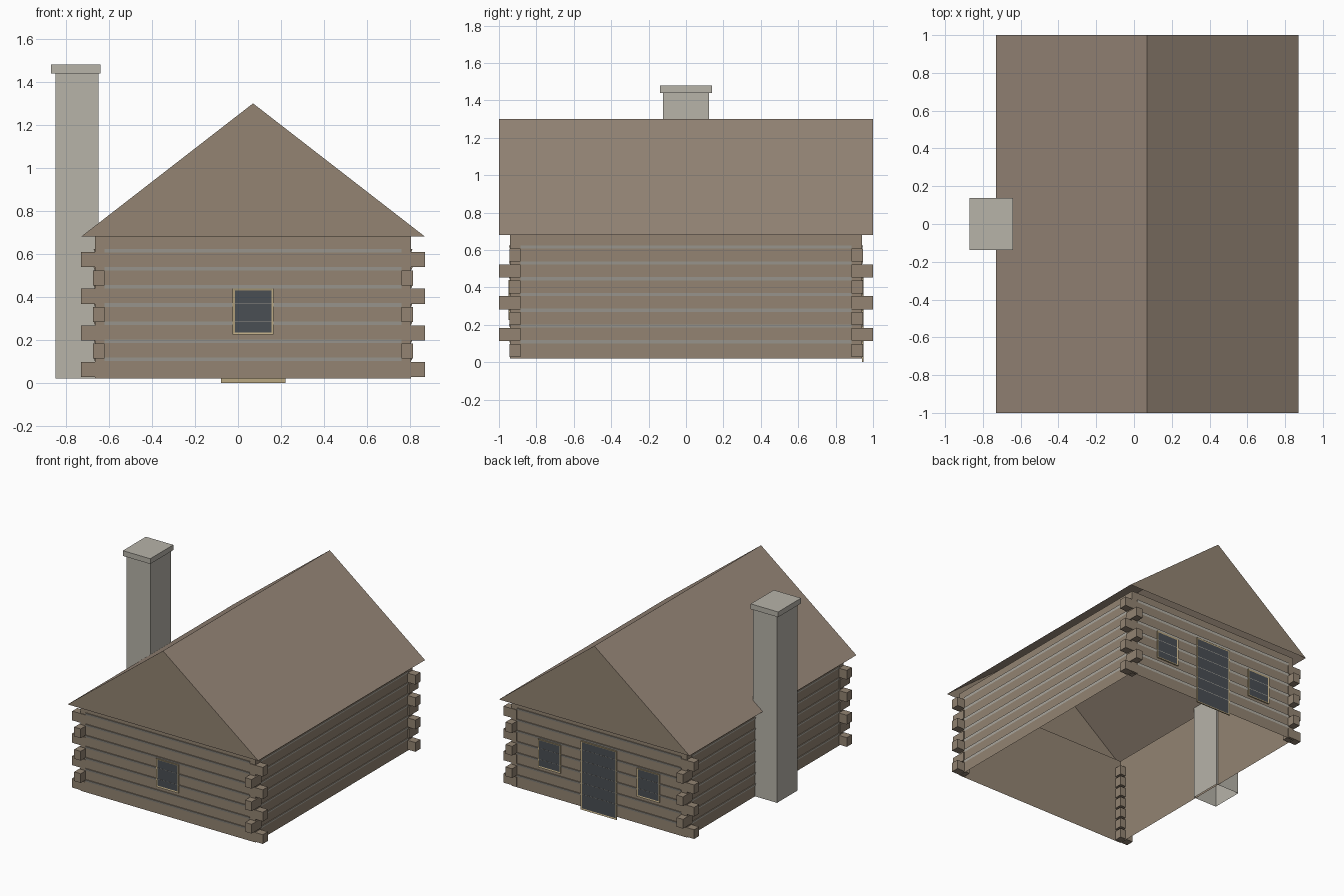
import bpy
import bmesh
from math import radians
from mathutils import Matrix, Vector

if "Cube" in bpy.data.objects:
    bpy.data.objects.remove(bpy.data.objects["Cube"], do_unlink=True)


def material(name, rgb):
    """Flat material from 0-255 display colour."""
    lin = [((c / 255 + 0.055) / 1.055) ** 2.4 for c in rgb] + [1.0]
    mat = bpy.data.materials.new(name)
    mat.use_nodes = True
    mat.diffuse_color = lin
    bsdf = mat.node_tree.nodes["Principled BSDF"]
    bsdf.inputs["Base Color"].default_value = lin
    bsdf.inputs["Roughness"].default_value = 0.9
    return mat


wood = material("log_brown", (147, 132, 114))
shingle = material("roof_brown", (152, 136, 121))
stone = material("stone_grey", (183, 179, 169))
trim = material("trim_tan", (186, 168, 130))
glass = material("dark_glass", (74, 78, 84))

CX = 0.07                 # house centre line
HALF_X, HALF_Y = 0.735, 0.94
BASE, EAVE, RIDGE = 0.02, 0.68, 1.30
PITCH = 0.085             # spacing of log courses


def finish(name, bm, *mats):
    mesh = bpy.data.meshes.new(name)
    bm.to_mesh(mesh)
    bm.free()
    obj = bpy.data.objects.new(name, mesh)
    for m in mats:
        mesh.materials.append(m)
    bpy.context.collection.objects.link(obj)
    return obj


def add_box(bm, lo, hi):
    lo, hi = Vector(lo), Vector(hi)
    mat = Matrix.Translation((lo + hi) / 2) @ Matrix.Diagonal((*(hi - lo), 1))
    bmesh.ops.create_cube(bm, size=1, matrix=mat)


def drop_faces(bm, test):
    bm.normal_update()
    bmesh.ops.delete(bm, geom=[f for f in bm.faces if test(f.normal)], context='FACES')


def wall_matrix(angle):
    """Wall-local space (along, -outward, up) to the house."""
    return Matrix.Translation((CX, 0, 0)) @ Matrix.Rotation(radians(angle), 4, 'Z')


# Log walls: open shell
bm = bmesh.new()
add_box(bm, (CX - HALF_X, -HALF_Y, BASE), (CX + HALF_X, HALF_Y, EAVE))
drop_faces(bm, lambda n: abs(n.z) > 0.5)
finish("log_walls", bm, wood)

# Chinking: thin strips leaning out under each log
STRIP, LEAN = 0.017, 0.007
for name, angle, dist, half in (
        ("front", 0, HALF_Y, 0.69), ("left", 90, HALF_X, 0.885),
        ("back", 180, HALF_Y, 0.69), ("right", 270, HALF_X, 0.885)):
    bm = bmesh.new()
    for k in range(7):
        z = 0.101 + 0.0843 * k
        section = ((0.001, z), (LEAN, z + STRIP), (0, z + STRIP))
        ends = [[bm.verts.new((u, -dist - out, h)) for out, h in section]
                for u in (-half, half)]
        a, b = ends
        bm.faces.new((a[0], b[0], b[1], a[1]))
        lip = bm.faces.new((a[1], b[1], b[2], a[2]))
        lip.material_index = 1
        for tri in (a, b[::-1]):
            bm.faces.new(tri).material_index = 1
    bm.transform(wall_matrix(angle))
    finish(name + "_chinking", bm, stone, wood)

# Crossed log ends at the four corners, alternating direction
bm = bmesh.new()
for k in range(7):
    z = 0.028 + PITCH * k
    reach_x, reach_y = (0.80, 0.945) if k % 2 == 0 else (0.745, 1.0)
    for sx in (-1, 1):
        for sy in (-1, 1):
            xs = sorted((CX + sx * 0.69, CX + sx * reach_x))
            ys = sorted((sy * 0.885, sy * reach_y))
            add_box(bm, (xs[0], ys[0], z), (xs[1], ys[1], z + 0.07))
finish("corner_log_ends", bm, wood)

# Roof: open prism with log-coloured gables
bm = bmesh.new()
ends = [[bm.verts.new((CX + x, y, z)) for x, z in ((-0.8, EAVE), (0.8, EAVE), (0, RIDGE))]
        for y in (-1, 1)]
f, b = ends
bm.faces.new((f[0], f[1], f[2])).material_index = 1
bm.faces.new((b[1], b[0], b[2])).material_index = 1
bm.faces.new((f[1], b[1], b[2], f[2]))
bm.faces.new((b[0], f[0], f[2], b[2]))
finish("roof", bm, shingle, wood)

# Chimney stack (open below) and cap
bm = bmesh.new()
add_box(bm, (-0.85, -0.122, BASE), (-0.65, 0.122, 1.44))
drop_faces(bm, lambda n: n.z < -0.5)
finish("chimney_stack", bm, stone)
bm = bmesh.new()
add_box(bm, (-0.87, -0.138, 1.44), (-0.64, 0.138, 1.48))
finish("chimney_cap", bm, stone)


# Windows and door: framed plates with inset panes
def opening(name, angle, u, width, z0, z1):
    bm = bmesh.new()
    add_box(bm, (u - width / 2, -HALF_Y - 0.009, z0), (u + width / 2, -HALF_Y - 0.0005, z1))
    bm.normal_update()
    pane = [f for f in bm.faces if f.normal.y < -0.5]
    bmesh.ops.inset_region(bm, faces=pane, thickness=0.014, depth=-0.003)
    pane[0].material_index = 1
    bm.transform(wall_matrix(angle))
    finish(name, bm, trim, glass)


opening("front_window", 0, 0, 0.19, 0.225, 0.44)
opening("back_door", 180, 0, 0.30, 0, 0.52)
for side, u in (("left", -0.415), ("right", 0.415)):
    opening("back_window_" + side, 180, u, 0.19, 0.225, 0.44)
